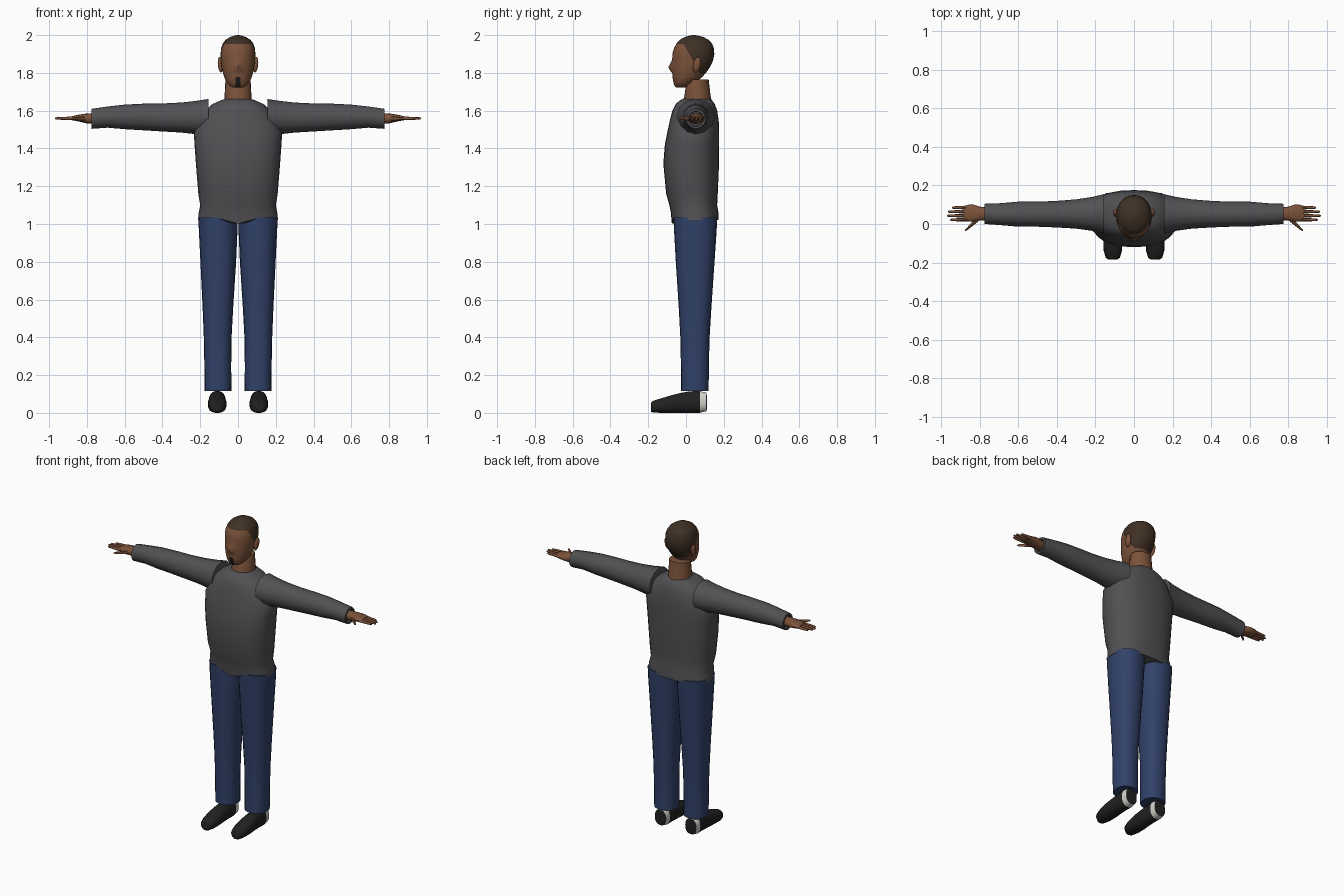
import bpy, bmesh, math
from mathutils import Vector


def material(name, rgb):
    m = bpy.data.materials.new(name)
    m.diffuse_color = (*rgb, 1)
    return m


SKIN = material("skin_brown", (0.20, 0.085, 0.043))
HAIR = material("hair_dark_brown", (0.05, 0.03, 0.018))
BEARD = material("beard_black", (0.012, 0.010, 0.010))
SHIRT = material("sweater_grey", (0.083, 0.083, 0.09))
JEANS = material("jeans_blue", (0.030, 0.053, 0.14))
SHOE = material("shoe_black", (0.015, 0.015, 0.016))
HEEL = material("heel_white", (0.65, 0.65, 0.60))


def finish(name, bm, mats, mirror=False, angle=45):
    bmesh.ops.recalc_face_normals(bm, faces=bm.faces[:])
    me = bpy.data.meshes.new(name)
    bm.to_mesh(me)
    bm.free()
    for m in mats:
        me.materials.append(m)
    me.shade_smooth()
    me.set_sharp_from_angle(angle=math.radians(angle))
    ob = bpy.data.objects.new(name, me)
    bpy.context.collection.objects.link(ob)
    if mirror:
        ob.modifiers.new("mirror", 'MIRROR').use_mirror_merge = False
    return ob


def loft(rings, axis, n=16, power=2.0):
    """Rings are (position along axis, a_min, a_max, b_min, b_max)."""
    bm = bmesh.new()
    e = 2 / power
    loops = []
    for t, a0, a1, b0, b1 in rings:
        loop = []
        for i in range(n):
            u = 2 * math.pi * i / n
            c, s = math.cos(u), math.sin(u)
            a = (a0 + a1) / 2 + (a1 - a0) / 2 * math.copysign(abs(c) ** e, c)
            b = (b0 + b1) / 2 + (b1 - b0) / 2 * math.copysign(abs(s) ** e, s)
            co = {'x': (t, a, b), 'y': (a, t, b), 'z': (a, b, t)}[axis]
            loop.append(bm.verts.new(co))
        loops.append(loop)
    for p, q in zip(loops, loops[1:]):
        for i in range(n):
            j = (i + 1) % n
            bm.faces.new((p[i], p[j], q[j], q[i]))
    bm.faces.new(loops[0])
    bm.faces.new(loops[-1])
    return bm


def sym(rows):
    """Rows (z, half width, y front, y back) to centred rings."""
    return [(z, -w, w, f, b) for z, w, f, b in rows]


def cut(bm, co, no):
    bmesh.ops.bisect_plane(bm, geom=bm.verts[:] + bm.edges[:] + bm.faces[:],
                           dist=1e-5, plane_co=co, plane_no=no)


# Sweater body, with the hem dipping at the middle
bm = loft(sym([(1.035, .212, -.075, .172), (1.06, .208, -.08, .172),
               (1.10, .200, -.088, .165), (1.16, .210, -.105, .168),
               (1.32, .223, -.12, .175), (1.42, .230, -.112, .176),
               (1.49, .234, -.098, .176), (1.55, .205, -.085, .173),
               (1.60, .176, -.072, .165), (1.635, .135, -.055, .152),
               (1.655, .09, -.032, .138), (1.662, .07, -.015, .125)]),
          'z', 28, 2.4)
for v in bm.verts:
    if v.co.z < 1.04:
        v.co.z -= .033 * max(0, 1 - abs(v.co.x) / .12) if v.co.y < 0 else .015
finish("sweater_body", bm, [SHIRT])

# Sleeves
bm = loft([(.155, -.05, .155, 1.475, 1.662), (.22, -.035, .14, 1.475, 1.652),
           (.30, -.024, .128, 1.484, 1.643), (.40, -.018, .12, 1.490, 1.638),
           (.50, -.014, .116, 1.496, 1.637), (.60, -.014, .116, 1.502, 1.632),
           (.69, -.006, .108, 1.510, 1.622), (.775, .0, .105, 1.504, 1.610),
           (.776, .012, .093, 1.516, 1.598), (.755, .015, .09, 1.519, 1.595)],
          'x', 12)
finish("sleeve", bm, [SHIRT], True)

# Hands: palm, fingers and thumb
bm = loft([(.755, .02, .085, 1.53, 1.586), (.80, .018, .09, 1.532, 1.585),
           (.83, .012, .1, 1.54, 1.581), (.86, .012, .1, 1.546, 1.575),
           (.882, .014, .094, 1.55, 1.57)], 'x', 12, 2.5)
finish("palm", bm, [SKIN], True)
for k, (y, tip) in enumerate([(.022, .955), (.043, .97), (.064, .966), (.085, .945)]):
    bm = loft([(.865, y - .009, y + .009, 1.550, 1.570),
               (.92, y - .008, y + .008, 1.551, 1.567),
               (tip - .006, y - .006, y + .006, 1.553, 1.565),
               (tip, y - .003, y + .003, 1.556, 1.562)], 'x', 8)
    finish("finger_%d" % (k + 1), bm, [SKIN], True)
bm = loft([(.81, .012, .040, 1.545, 1.570), (.84, -.012, .012, 1.548, 1.568),
           (.868, -.034, -.02, 1.552, 1.566), (.877, -.036, -.03, 1.555, 1.562)], 'x', 8)
finish("thumb", bm, [SKIN], True)

# Trouser legs
bm = loft([(.115, .035, .177, -.026, .12), (.25, .036, .178, -.027, .121),
           (.40, .034, .181, -.030, .125), (.55, .026, .187, -.038, .134),
           (.80, .010, .199, -.054, .151), (.96, .003, .207, -.063, .162),
           (1.035, .002, .210, -.066, .165)], 'z', 20, 2.3)
finish("trouser_leg", bm, [JEANS], True)

# Shoes with a white heel band
bm = loft([(-.185, .088, .132, .005, .055), (-.175, .073, .147, .002, .064),
           (-.14, .063, .157, .0, .075), (-.08, .060, .160, .0, .093),
           (-.03, .064, .156, .0, .106), (.02, .067, .153, .0, .115),
           (.073, .065, .155, .0, .116), (.108, .070, .150, .008, .108),
           (.110, .080, .140, .018, .095)], 'y', 18, 2.4)
for f in bm.faces:
    f.material_index = int(.073 < f.calc_center_median().y < .1085)
finish("shoe", bm, [SHOE, HEEL], True)

# Neck
bm = loft(sym([(1.64, .074, -.02, .138), (1.68, .071, -.008, .130),
               (1.74, .068, .0, .123), (1.765, .066, .01, .12)]), 'z', 20)
finish("neck", bm, [SKIN])

# Head, with hair and chin beard coloured along cut lines
bm = loft(sym([(1.722, .025, -.050, -.005), (1.730, .042, -.060, .015),
               (1.750, .060, -.067, .050), (1.775, .072, -.071, .083),
               (1.800, .080, -.073, .105), (1.815, .083, -.074, .116),
               (1.830, .086, -.074, .126), (1.850, .089, -.073, .137),
               (1.870, .091, -.071, .144), (1.900, .092, -.072, .150),
               (1.930, .090, -.064, .148), (1.955, .081, -.051, .138),
               (1.975, .066, -.033, .120), (1.990, .042, -.006, .092),
               (1.998, .018, .022, .060), (2.0, .006, .034, .048)]), 'z', 32, 2.15)
for v in bm.verts:  # nose
    if v.co.y < 0 and 1.81 < v.co.z < 1.88:
        v.co.y -= .019 * max(0, 1 - abs(v.co.x) / .03) * max(0, 1 - abs(v.co.z - 1.83) / .045)
temple, slope = Vector((0, -.01, 1.948)), Vector((0, .08, .045))
cut(bm, (0, 0, 1.953), (0, 0, 1))
cut(bm, temple, slope)
cut(bm, (0, 0, 1.795), (0, 0, 1))
for s in (-1, 1):
    cut(bm, (s * .014, 0, 0), (1, 0, 0))
cut(bm, (0, 0, 1.778), (0, 0, 1))
for f in bm.faces:
    c = f.calc_center_median()
    if c.z > 1.953 or (c.z > 1.795 and (c - temple).dot(slope) > 0):
        f.material_index = 1
    elif abs(c.x) < .014 and c.z < 1.778 and c.y < -.045:
        f.material_index = 2
finish("head", bm, [SKIN, HAIR, BEARD])

# Ears
bm = bmesh.new()
bmesh.ops.create_uvsphere(bm, u_segments=14, v_segments=10, radius=1)
for v in bm.verts:
    x, y, z = v.co
    v.co = (.094 + .013 * x + .004 * z, .058 + .021 * y + .006 * z, 1.843 + .041 * z)
finish("ear", bm, [SKIN], True)
